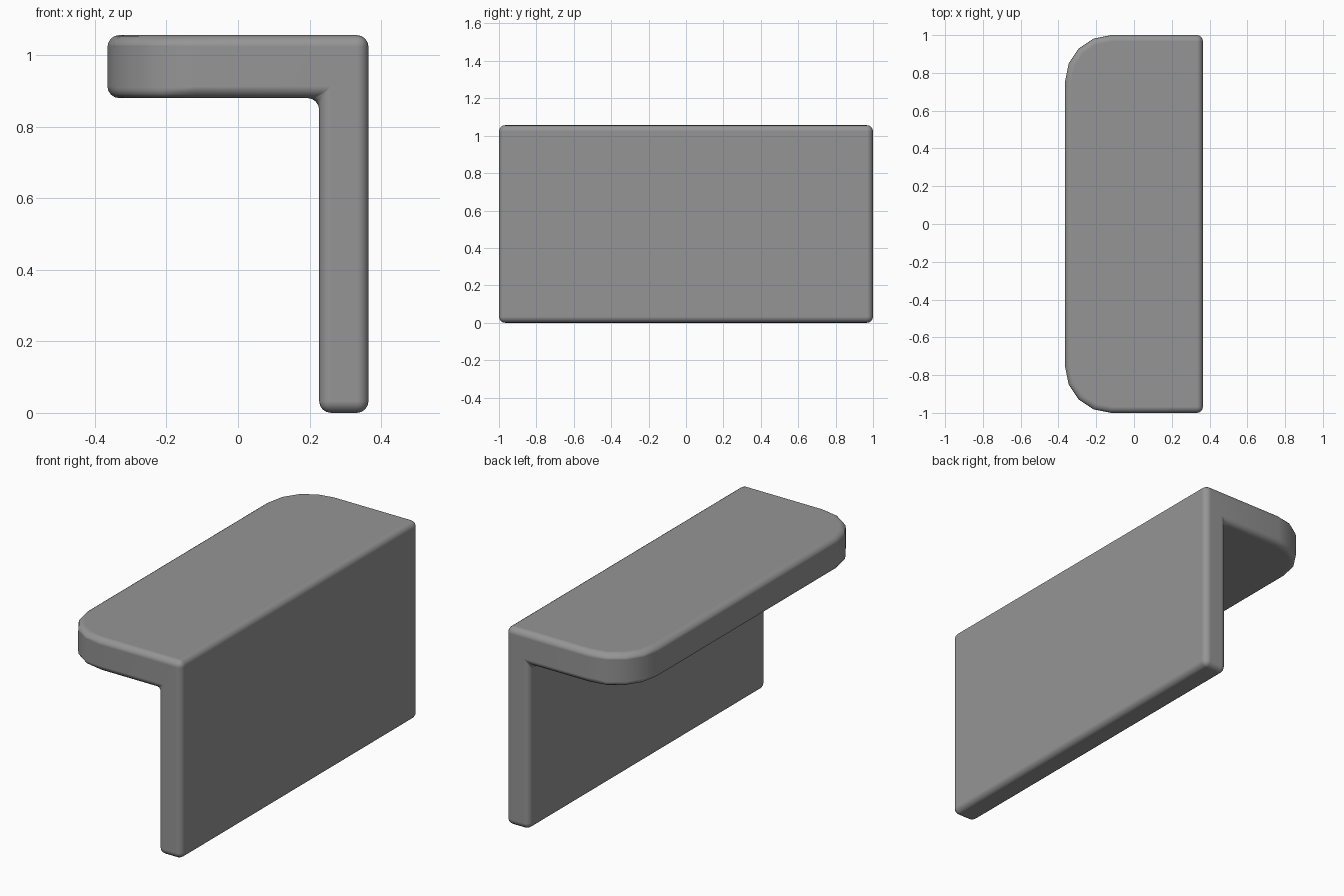
import bpy, bmesh

if "Cube" in bpy.data.objects:
    bpy.data.objects.remove(bpy.data.objects["Cube"])

# L-shaped side profile (x, z)
PROFILE = [(-0.365, 0.88), (0.227, 0.88), (0.227, 0.0),
           (0.365, 0.0), (0.365, 1.056), (-0.365, 1.056)]

grey = bpy.data.materials.new("mid grey")
grey.diffuse_color = (0.3, 0.3, 0.3, 1)
grey.use_nodes = True
grey.node_tree.nodes["Principled BSDF"].inputs["Base Color"].default_value = grey.diffuse_color

# Extrude the profile along y
bm = bmesh.new()
face = bm.faces.new([bm.verts.new((x, -1.0, z)) for x, z in PROFILE])
ext = bmesh.ops.extrude_face_region(bm, geom=[face])
bmesh.ops.translate(bm, vec=(0, 2, 0),
                    verts=[v for v in ext["geom"] if isinstance(v, bmesh.types.BMVert)])

# Round the two free corners of the shelf
corners = [e for e in bm.edges if all(v.co.x < -0.36 for v in e.verts)
           and abs(e.verts[0].co.y - e.verts[1].co.y) < 0.01]
bmesh.ops.bevel(bm, geom=corners, offset=0.245, segments=4, profile=0.5,
                affect='EDGES')
bmesh.ops.recalc_face_normals(bm, faces=bm.faces)

mesh = bpy.data.meshes.new("angle_bracket")
bm.to_mesh(mesh)
bm.free()
mesh.materials.append(grey)
bracket = bpy.data.objects.new("angle_bracket", mesh)
bpy.context.collection.objects.link(bracket)

# Soft edges all round, including the inner corner
bevel = bracket.modifiers.new("soft_edges", 'BEVEL')
bevel.width = 0.033
bevel.segments = 4
bevel.limit_method = 'ANGLE'
bevel.angle_limit = 0.7
bevel.harden_normals = True

bpy.context.view_layer.objects.active = bracket
bracket.select_set(True)
bpy.ops.object.shade_smooth()
